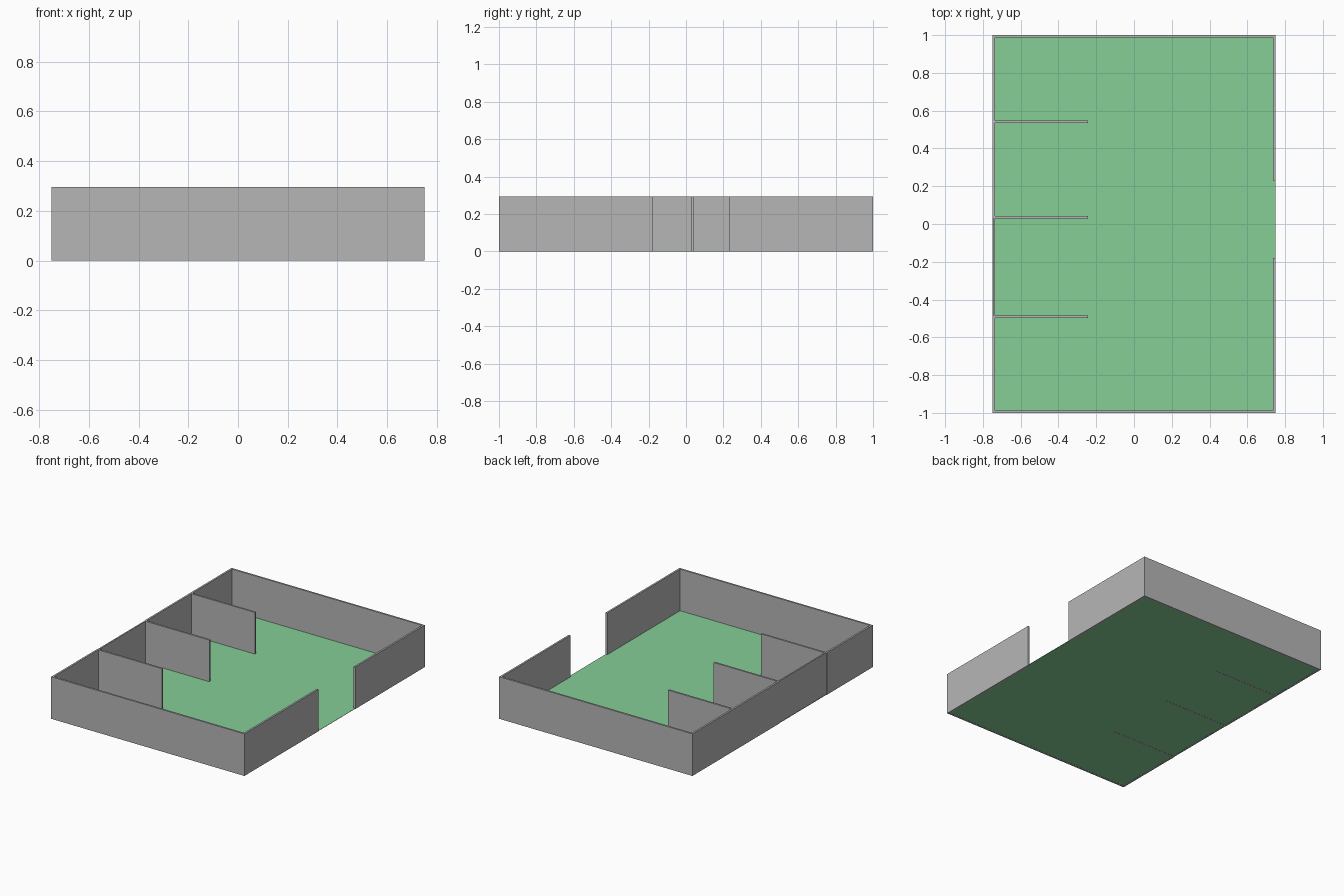
import bpy

cube = bpy.data.objects.get("Cube")
if cube:
    bpy.data.objects.remove(cube, do_unlink=True)

W, D, H, T = 0.75, 1.0, 0.295, 0.013  # half width, half depth, wall height, thickness


def material(name, rgb):
    m = bpy.data.materials.new(name)
    m.use_nodes = True
    m.diffuse_color = (*rgb, 1)
    m.node_tree.nodes["Principled BSDF"].inputs["Base Color"].default_value = (*rgb, 1)
    return m


grey = material("wall grey", (0.47, 0.47, 0.47))
green = material("floor green", (0.235, 0.62, 0.30))


def box(name, x0, x1, y0, y1, z0, z1, mat):
    bpy.ops.mesh.primitive_cube_add(size=1)
    ob = bpy.context.object
    ob.name = name
    ob.location = ((x0 + x1) / 2, (y0 + y1) / 2, (z0 + z1) / 2)
    ob.scale = (x1 - x0, y1 - y0, z1 - z0)
    bpy.ops.object.transform_apply(location=True, rotation=False, scale=True)
    ob.data.materials.append(mat)
    return ob


def wall(name, x0, x1, y0, y1):
    return box(name, x0, x1, y0, y1, 0, H, grey)


# Floor slab, just clear of the wall undersides
box("floor", -W + 0.001, W - 0.001, -D + 0.001, D - 0.001, 0.001, 0.003, green)

# Full-width end walls
wall("front_wall", -W, W, -D, -D + T)
wall("back_wall", -W, W, D - T, D)

# Open side: two walls with a doorway between
wall("entrance_wall_front", W - T, W, -D + T, -0.18)
wall("entrance_wall_back", W - T, W, 0.23, D - T)

# Closed side, in three lengths, the middle one slightly set in
wall("stall_wall_front", -W, -W + T, -D + T, -0.49)
wall("stall_wall_middle", -W + 0.003, -W + T, -0.49, 0.035)
wall("stall_wall_back", -W, -W + T, 0.035, D - T)

# Partitions dividing the stalls
for i, y in enumerate((-0.49, 0.035, 0.542)):
    wall(f"partition_{i + 1}", -W + T, -0.243, y - T / 2, y + T / 2)
